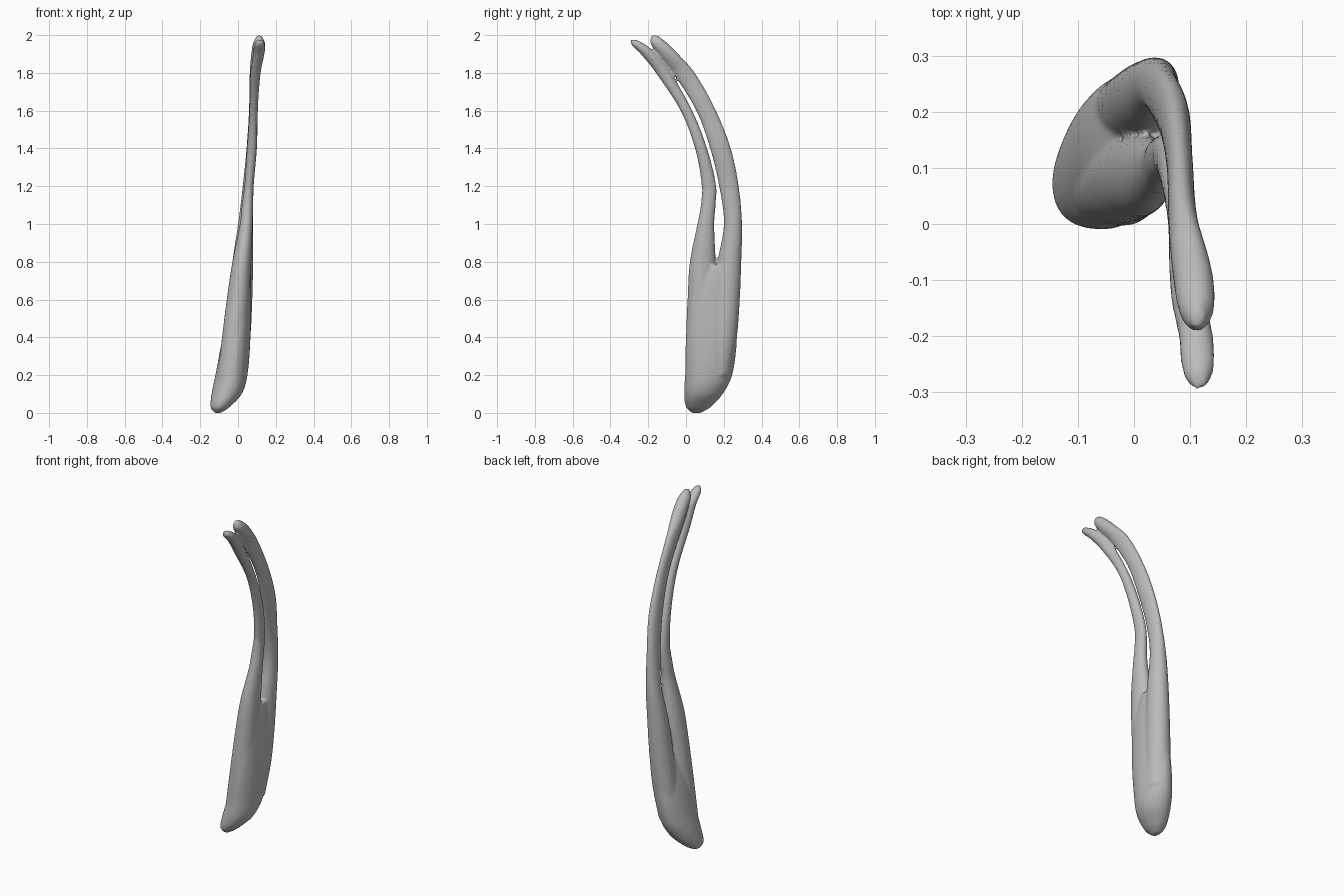
import bpy
import bmesh
import math

cube = bpy.data.objects.get("Cube")
if cube:
    bpy.data.objects.remove(cube, do_unlink=True)

SIDES = 28
STEPS = 6

grey = bpy.data.materials.new("plain grey")
grey.use_nodes = True
grey.diffuse_color = (0.5, 0.5, 0.5, 1)
shader = grey.node_tree.nodes["Principled BSDF"]
shader.inputs["Base Color"].default_value = grey.diffuse_color
shader.inputs["Roughness"].default_value = 0.6

# Each section: height, then x from / to and y from / to
body = [
    (0.0, -0.125, -0.09, 0.03, 0.08),
    (0.03, -0.145, -0.045, 0.0, 0.13),
    (0.1, -0.14, 0.02, -0.01, 0.195),
    (0.2, -0.12, 0.05, -0.005, 0.245),
    (0.4, -0.08, 0.066, 0.0, 0.27),
    (0.6, -0.02, 0.07, 0.03, 0.26),
    (0.7, 0.02, 0.07, 0.08, 0.24),
    (0.78, 0.04, 0.065, 0.13, 0.19),
]
front_prong = [
    (0.1, -0.12, 0.0, 0.0, 0.12),
    (0.4, -0.085, 0.045, 0.0, 0.15),
    (0.6, -0.06, 0.06, 0.008, 0.155),
    (0.8, -0.03, 0.07, 0.02, 0.157),
    (1.0, 0.01, 0.078, 0.06, 0.15),
    (1.1, 0.02, 0.08, 0.078, 0.157),
    (1.2, 0.033, 0.083, 0.083, 0.16),
    (1.4, 0.047, 0.1, 0.047, 0.112),
    (1.6, 0.06, 0.105, -0.03, 0.034),
    (1.8, 0.065, 0.12, -0.16, -0.08),
    (1.9, 0.08, 0.14, -0.24, -0.155),
    (1.95, 0.085, 0.143, -0.29, -0.215),
    (1.975, 0.1, 0.13, -0.295, -0.26),
]
back_prong = [
    (0.2, -0.1, 0.045, 0.1, 0.24),
    (0.4, -0.07, 0.066, 0.13, 0.27),
    (0.6, -0.05, 0.076, 0.145, 0.285),
    (0.8, -0.03, 0.08, 0.167, 0.293),
    (1.0, 0.0, 0.08, 0.2, 0.297),
    (1.2, 0.025, 0.083, 0.175, 0.28),
    (1.4, 0.045, 0.1, 0.127, 0.238),
    (1.6, 0.058, 0.105, 0.053, 0.16),
    (1.8, 0.062, 0.115, -0.07, 0.048),
    (1.9, 0.07, 0.14, -0.15, -0.04),
    (1.96, 0.08, 0.143, -0.19, -0.1),
    (1.998, 0.1, 0.125, -0.185, -0.15),
]


def smooth_sections(keys):
    """Ease a curve through the key sections, with slopes taken by height."""
    def slope(i, k):
        a, b = keys[max(i - 1, 0)], keys[min(i + 1, len(keys) - 1)]
        return (b[k] - a[k]) / (b[0] - a[0])

    result = [keys[0]]
    for i in range(len(keys) - 1):
        low, high = keys[i], keys[i + 1]
        gap = high[0] - low[0]
        for step in range(1, STEPS + 1):
            t = step / STEPS
            ease = t * t * (3 - 2 * t)
            section = [low[0] + gap * t]
            for k in range(1, len(low)):
                section.append(low[k] + (high[k] - low[k]) * ease
                               + gap * slope(i, k) * t * (1 - t) ** 2
                               - gap * slope(i + 1, k) * t * t * (1 - t))
            result.append(section)
    return result


def add_loft(bm, keys):
    """Skin a closed tube over oval sections."""
    rings = []
    for z, x0, x1, y0, y1 in smooth_sections(keys):
        ring = []
        for i in range(SIDES):
            angle = math.tau * i / SIDES
            ring.append(bm.verts.new(((x0 + x1) / 2 + (x1 - x0) / 2 * math.cos(angle),
                                      (y0 + y1) / 2 + (y1 - y0) / 2 * math.sin(angle), z)))
        rings.append(ring)
    for low, high in zip(rings, rings[1:]):
        for i in range(SIDES):
            j = (i + 1) % SIDES
            bm.faces.new((low[i], low[j], high[j], high[i]))
    bm.faces.new(rings[0][::-1])
    bm.faces.new(rings[-1])


# Body and both prongs share one mesh
bm = bmesh.new()
for part in (body, front_prong, back_prong):
    add_loft(bm, part)
bmesh.ops.recalc_face_normals(bm, faces=bm.faces[:])
mesh = bpy.data.meshes.new("forked_handle")
bm.to_mesh(mesh)
bm.free()
mesh.materials.append(grey)
handle = bpy.data.objects.new("forked_handle", mesh)
bpy.context.collection.objects.link(handle)

# Fuse the parts into one soft skin
remesh = handle.modifiers.new("fuse", "REMESH")
remesh.mode = "VOXEL"
remesh.voxel_size = 0.007
remesh.use_smooth_shade = True
soften = handle.modifiers.new("soften", "SMOOTH")
soften.factor = 0.5
soften.iterations = 8
